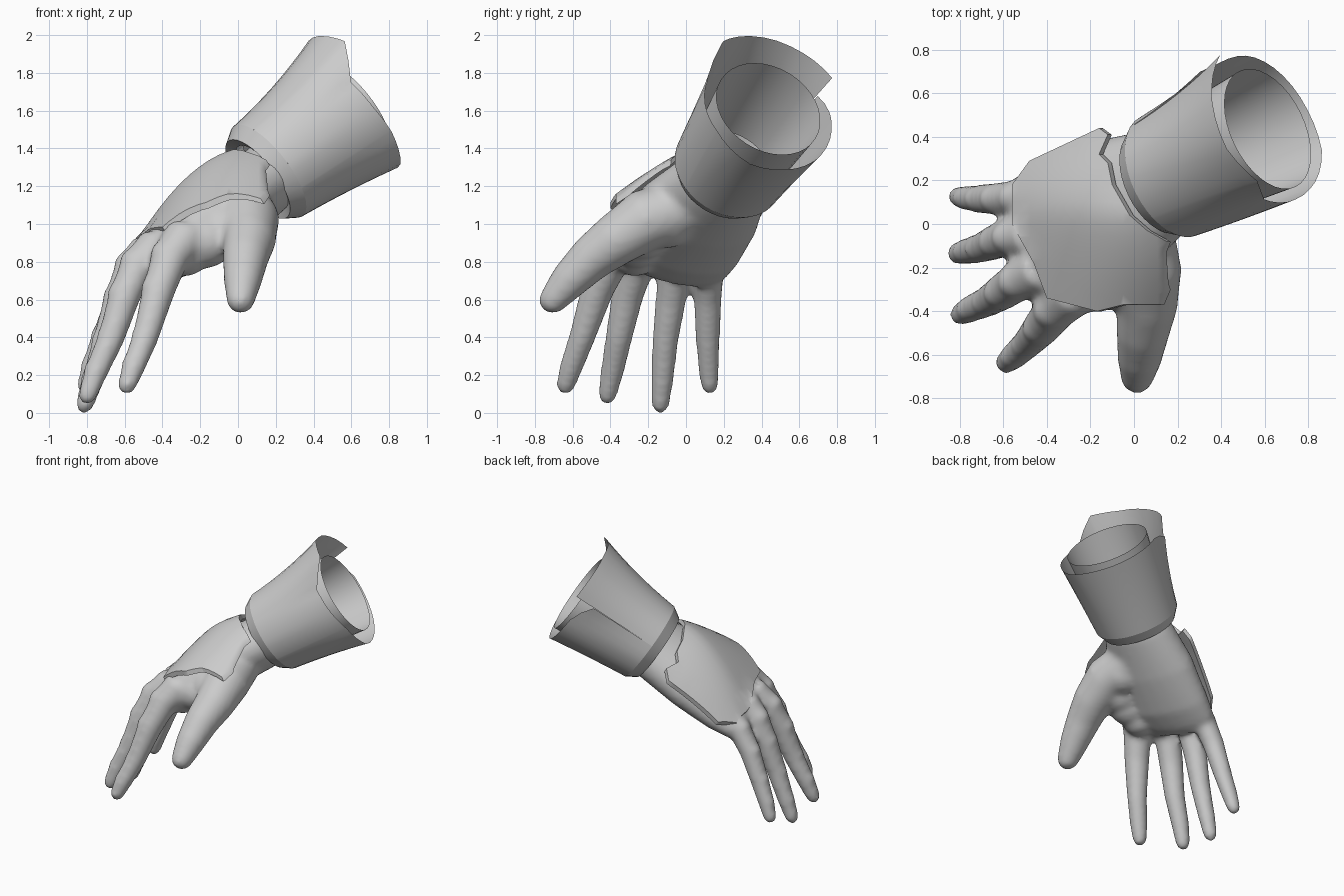
import bpy, bmesh, math
from mathutils import Vector as V, Matrix
from mathutils.bvhtree import BVHTree

if "Cube" in bpy.data.objects:
    bpy.data.objects.remove(bpy.data.objects["Cube"])

mat = bpy.data.materials.new("plain grey")
mat.use_nodes = True
GREY = (0.6, 0.6, 0.6, 1)
mat.diffuse_color = GREY
mat.node_tree.nodes["Principled BSDF"].inputs["Base Color"].default_value = GREY


def make_object(name, bm, angle=40):
    bmesh.ops.recalc_face_normals(bm, faces=bm.faces)
    mesh = bpy.data.meshes.new(name)
    bm.to_mesh(mesh)
    bm.free()
    mesh.materials.append(mat)
    ob = bpy.data.objects.new(name, mesh)
    bpy.context.collection.objects.link(ob)
    bpy.ops.object.select_all(action='DESELECT')
    ob.select_set(True)
    bpy.context.view_layer.objects.active = ob
    bpy.ops.object.shade_smooth_by_angle(angle=math.radians(angle))
    return ob


def loft(bm, rings, closed=True, caps=False):
    rows = [[bm.verts.new(p) for p in ring] for ring in rings]
    n = len(rows[0])
    for a, b in zip(rows, rows[1:]):
        for i in range(n if closed else n - 1):
            j = (i + 1) % n
            bm.faces.new((a[i], a[j], b[j], b[i]))
    if caps:
        bm.faces.new(rows[0])
        bm.faces.new(rows[-1])


def ellipse(c, u, v, ru, rv, n=24):
    angles = [2 * math.pi * i / n for i in range(n)]
    return [c + u * ru * math.cos(t) + v * rv * math.sin(t) for t in angles]


# Hand directions: across the palm, and out of the back of the hand
ACROSS = V((-0.28, 0.9, -0.22)).normalized()
BACK = V((-0.52, 0.03, 0.85)).normalized()

# centre, half width, half thickness from the wrist to the knuckles
PALM = [((0.23, 0.24, 1.31), 0.22, 0.18), ((0.13, 0.19, 1.22), 0.26, 0.19),
        ((-0.1, 0.06, 1.06), 0.34, 0.2), ((-0.31, -0.05, 0.9), 0.36, 0.175),
        ((-0.43, -0.08, 0.82), 0.33, 0.14), ((-0.49, -0.09, 0.76), 0.27, 0.09)]

# joint positions and radii from the palm to the tip
DIGITS = {
    "index": [(-.27, -.3, .94, .12), (-.36, -.39, .82, .1), (-.42, -.47, .65, .088),
              (-.49, -.55, .4, .07), (-.55, -.605, .25, .063), (-.585, -.635, .155, .053)],
    "middle": [(-.42, -.2, .89, .11), (-.53, -.26, .78, .094), (-.6, -.31, .62, .085),
               (-.67, -.355, .4, .072), (-.75, -.39, .22, .063), (-.795, -.415, .1, .052)],
    "ring": [(-.47, -.05, .87, .1), (-.56, -.06, .77, .09), (-.63, -.08, .6, .082),
             (-.7, -.11, .38, .07), (-.77, -.125, .17, .06), (-.81, -.135, .05, .05)],
    "little": [(-.44, .13, .84, .095), (-.54, .12, .75, .083), (-.63, .115, .6, .075),
               (-.71, .115, .4, .066), (-.77, .12, .25, .058), (-.805, .125, .15, .049)],
    "thumb": [(.02, .04, 1.1, .15), (.055, -.22, 1.02, .165), (.06, -.38, .91, .14),
              (.04, -.5, .82, .122), (.025, -.62, .7, .102), (.015, -.695, .61, .08)],
}


def frame(d):
    u = (BACK - d * BACK.dot(d)).normalized()
    return u, d.cross(u)


# Hand: overlapping palm and digits fused into one smooth skin
bm = bmesh.new()
loft(bm, [ellipse(V(c), ACROSS, BACK, w, t) for c, w, t in PALM], caps=True)
for name, joints in DIGITS.items():
    pts = [V(j[:3]) for j in joints]
    rings = []
    for i, p in enumerate(pts):
        d = (pts[min(i + 1, 5)] - pts[max(i - 1, 0)]).normalized()
        u, v = frame(d)
        r = joints[i][3]
        rings.append(ellipse(p, u, v, r, r))
        # knuckle bumps
        if i in (1, 2, 3, 4) and name != "thumb":
            bmesh.ops.create_icosphere(bm, subdivisions=2, radius=r * 0.85,
                                       matrix=Matrix.Translation(p + u * r * 0.3))
    for k in (0.5, 0.85, 0.98):
        s = r * math.sqrt(1 - k * k)
        rings.append(ellipse(pts[-1] + d * r * k * 1.15, u, v, s, s))
    loft(bm, rings, caps=True)
# heel of the thumb, and the web between thumb and index finger
for c, r in (((0.02, -0.1, 1.03), 0.16), ((-0.07, -0.23, 0.96), 0.15),
             ((-0.17, -0.26, 0.91), 0.145), ((-0.28, -0.27, 0.85), 0.13)):
    bmesh.ops.create_icosphere(bm, subdivisions=3, radius=r, matrix=Matrix.Translation(c))
hand = make_object("hand", bm)
remesh = hand.modifiers.new("fuse", 'REMESH')
remesh.mode = 'VOXEL'
remesh.voxel_size = 0.018
remesh.use_smooth_shade = True
smooth = hand.modifiers.new("soften", 'SMOOTH')
smooth.factor = 0.5
smooth.iterations = 14

# Back plate: cut to an outline and laid over the back of the hand
OUTLINE = [(-.56, 0), (-.56, .18), (-.48, .29), (-.16, .44), (-.12, .41), (-.16, .32),
           (-.12, .28), (-.1, .18), (-.02, .04), (.06, -.03), (.15, -.08), (.13, -.13),
           (.14, -.27), (.15, -.3), (.12, -.37), (-.05, -.37), (-.17, -.4), (-.4, -.34),
           (-.46, -.18)]
bpy.context.view_layer.update()
skin = BVHTree.FromObject(hand, bpy.context.evaluated_depsgraph_get())
bm = bmesh.new()
bm.faces.new([bm.verts.new((x, y, 0)) for x, y in OUTLINE])
for axis in (V((1, 0, 0)), V((0, 1, 0))):
    for i in range(18):
        bmesh.ops.bisect_plane(bm, geom=bm.verts[:] + bm.edges[:] + bm.faces[:],
                               plane_co=axis * (-0.527 + 0.053 * i + 0.1 * axis.y),
                               plane_no=axis)
for p in bm.verts:
    x, y = p.co.x, p.co.y
    ridge = 1.4 + 0.2 * x - 1.33 * x * x
    side = y - 0.05
    if side > 0:
        z = ridge - (0.6 - 4 * min(x, 0)) * side ** 2
    else:
        z = ridge - (0.74 + 0.8 * x) * (-side) ** 1.3
    hit = skin.ray_cast(V((x, y, 3)), V((0, 0, -1)))[0]
    p.co.z = max(z, hit.z + 0.012) if hit and hit.z > 0.8 else z
bmesh.ops.triangulate(bm, faces=bm.faces)
under = bmesh.ops.extrude_face_region(bm, geom=bm.faces[:], use_keep_orig=True)["geom"]
bmesh.ops.translate(bm, vec=BACK * -0.035,
                    verts=[g for g in under if isinstance(g, bmesh.types.BMVert)])
make_object("back_plate", bm, 45)

# Cuff directions
START, END = V((0.16, 0.22, 1.28)), V((0.6, 0.43, 1.6))
AXIS = V((0.74, 0.36, 0.57)).normalized()
UP = (V((0, 0, 1)) - AXIS * AXIS.z).normalized()
SIDE = AXIS.cross(UP)

# Cuff: a flared sheet whose rim steps up into a tall tongue; angle, radius, reach of the rim
RIM = [(-68, .43, .07), (-35, .43, .06), (0, .435, .065), (27, .425, .1), (54, .35, -.03),
       (85, .345, -.02), (112, .355, 0), (150, .395, 0), (180, .38, 0), (230, .37, 0),
       (265, .365, 0), (280, .375, -.03), (292, .4, -.08)]
angles = sorted({r[0] for r in RIM} | set(range(-60, 290, 10)))


def rim_at(angle):
    for (a0, r0, s0), (a1, r1, s1) in zip(RIM, RIM[1:]):
        if a0 <= angle <= a1:
            k = (angle - a0) / (a1 - a0)
            return r0 + (r1 - r0) * k, s0 + (s1 - s0) * k


def cuff_point(angle, t):
    r_end, reach = rim_at(angle)
    r = 0.3 + 0.06 * t + (r_end - 0.36) * t ** 2
    a = math.radians(angle)
    return START.lerp(END, t) + AXIS * reach * t + (UP * math.cos(a) + SIDE * math.sin(a)) * r


bm = bmesh.new()
loft(bm, [[cuff_point(a, t / 8) for a in angles] for t in range(9)], closed=False)
make_object("cuff", bm, 50)

# Wrist band: the bevelled rim of the cuff
bm = bmesh.new()
loft(bm, [ellipse(START + AXIS * s, UP, SIDE, r, r, 36)
          for s, r in ((0, 0.3), (-0.075, 0.255), (-0.05, 0.2))])
make_object("wrist_band", bm, 20)

# Lining: inner tube of the cuff
bm = bmesh.new()
loft(bm, [ellipse(START.lerp(END, t), UP, SIDE, r, r, 36)
          for t, r in ((0.05, 0.24), (0.5, 0.27), (1.03, 0.295))])
make_object("cuff_lining", bm)
